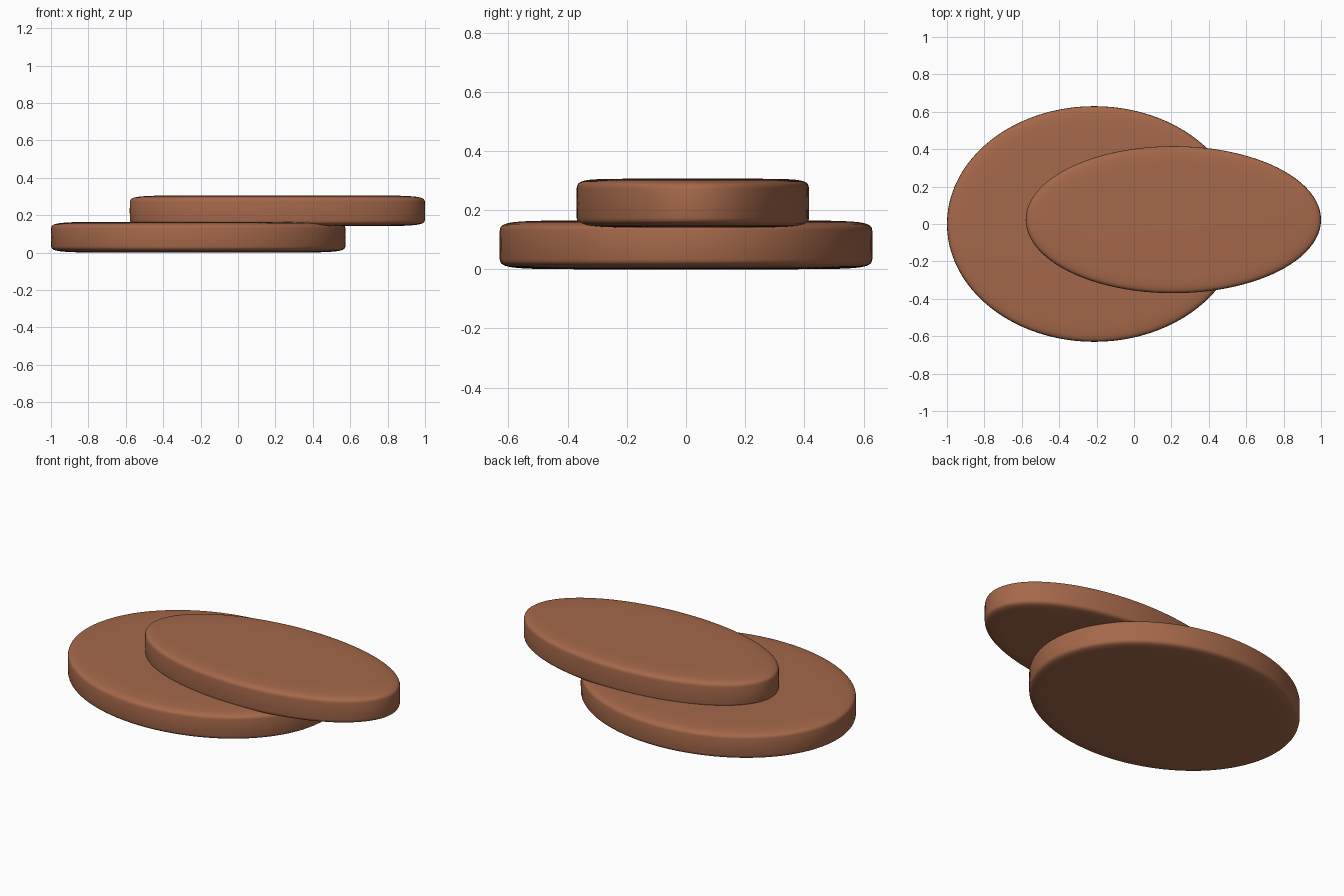
import bpy, bmesh, math

if "Cube" in bpy.data.objects:
    bpy.data.objects.remove(bpy.data.objects["Cube"])

clay = bpy.data.materials.new("clay_brown")
clay.diffuse_color = (0.376, 0.138, 0.069, 1)
clay.use_nodes = True
clay.node_tree.nodes["Principled BSDF"].inputs["Base Color"].default_value = clay.diffuse_color

SEG, RINGS, POW = 96, 32, 0.22


def spow(v):
    return math.copysign(abs(v) ** POW, v)


def oval_slab(name, cx, cy, cz, rx, ry, rz):
    """Flat oval pad: superellipse profile swept around an ellipse."""
    bm = bmesh.new()
    bottom = bm.verts.new((cx, cy, cz - rz))
    rings = []
    for i in range(1, RINGS):
        t = -math.pi / 2 + math.pi * i / RINGS
        r, z = spow(math.cos(t)), spow(math.sin(t)) if i != RINGS // 2 else 0
        rings.append([bm.verts.new((cx + rx * r * math.cos(a), cy + ry * r * math.sin(a), cz + rz * z))
                      for a in (2 * math.pi * k / SEG for k in range(SEG))])
    top = bm.verts.new((cx, cy, cz + rz))
    for k in range(SEG):
        n = (k + 1) % SEG
        bm.faces.new((bottom, rings[0][n], rings[0][k]))
        bm.faces.new((top, rings[-1][k], rings[-1][n]))
        for lo, hi in zip(rings, rings[1:]):
            bm.faces.new((lo[k], lo[n], hi[n], hi[k]))
    for f in bm.faces:
        f.smooth = True
    me = bpy.data.meshes.new(name)
    bm.to_mesh(me)
    bm.free()
    me.materials.append(clay)
    ob = bpy.data.objects.new(name, me)
    bpy.context.collection.objects.link(ob)
    return ob


# wide pad on the ground, narrow pad overlapping it on top
oval_slab("lower_pad", -0.2125, 0, 0.0825, 0.7875, 0.63, 0.0825)
oval_slab("upper_pad", 0.2105, 0.023, 0.2235, 0.7895, 0.393, 0.0825)
